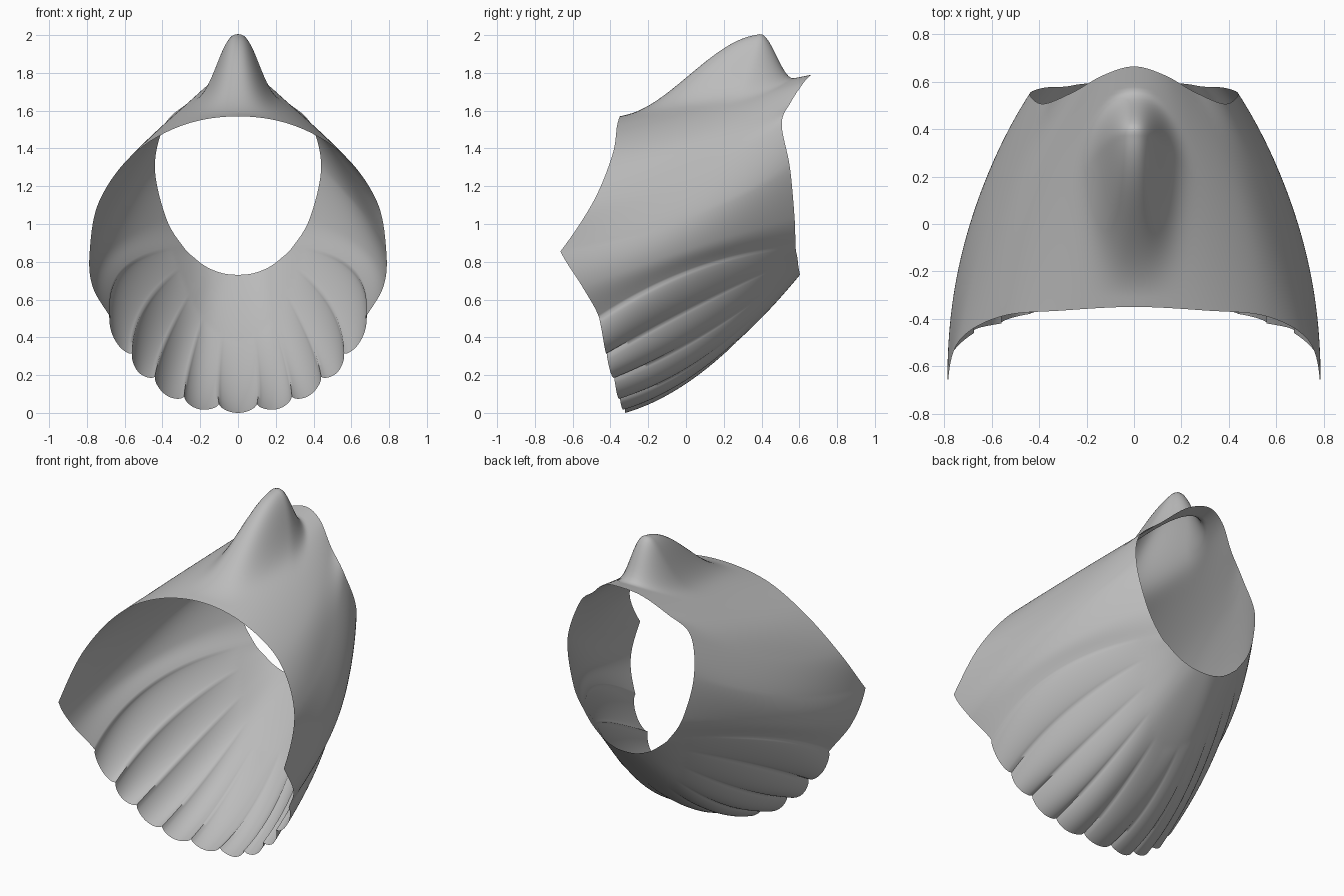
import bpy, math
from mathutils import Vector

cube = bpy.data.objects.get("Cube")
if cube:
    bpy.data.objects.remove(cube, do_unlink=True)

# Half-loops from top centre down the left side: front rim, middle, back rim
FRONT = [(0, -.35, 1.57), (.3, -.365, 1.52), (.56, -.39, 1.365), (.735, -.49, 1.12),
         (.785, -.665, .855), (.77, -.55, .67), (.675, -.46, .505), (.56, -.42, .315),
         (.44, -.38, .19), (.285, -.35, .085), (.1, -.325, .045)]
MIDDLE = [(0, .13, 1.68), (.22, .12, 1.63), (.45, .1, 1.475), (.59, .05, 1.27),
          (.685, 0, 1.03), (.675, .02, .87), (.6, .05, .765), (.475, .09, .59),
          (.36, .11, .43), (.24, .13, .32), (.1, .13, .27)]
BACK = [(0, .665, 1.79), (.13, .628, 1.755), (.26, .555, 1.645), (.385, .507, 1.53),
        (.44, .55, 1.3), (.38, .575, 1.03), (.29, .58, .88), (.23, .59, .82),
        (.17, .595, .775), (.11, .6, .748), (.045, .603, .733)]
CORNER = 4        # pointed side tip of the front rim
FIRST_FOLD = 6    # folds lie between whole stations from here down
STEPS, ROWS = 16, 64
END = 10.5        # bottom centre


def smoothstep(a, b, v):
    v = min(max((v - a) / (b - a), 0), 1)
    return v * v * (3 - 2 * v)


def station(points, i):
    """Point of a loop, continued across the mirror plane."""
    x, y, z = points[abs(i)] if i < len(points) else points[2 * len(points) - 1 - i]
    flip = -1 if i < 0 or i >= len(points) else 1
    return Vector((x * flip, y, z))


def loop_point(points, s, corner=None):
    """Smooth curve through the stations, with an optional tip pointing forward."""
    i = int(s)
    f = s - i
    a, b, c, d = (station(points, i + k) for k in (-1, 0, 1, 2))
    if corner == i:
        a.y = b.y * 2 - c.y
    if corner == i + 1:
        d.y = c.y * 2 - b.y
    return b + (c - a) * f / 2 + (a * 2 - b * 5 + c * 4 - d) * f**2 / 2 \
        + (b * 3 - a - c * 3 + d) * f**3 / 2


def surface(s, t):
    p = loop_point(FRONT, s, CORNER) * (1 - t) * (1 - 2 * t) \
        + loop_point(MIDDLE, s) * 4 * t * (1 - t) \
        + loop_point(BACK, s) * t * (2 * t - 1)
    # rounded folds, shorter towards the bottom centre
    if s > FIRST_FOLD:
        length = .92 - .06 * (s - FIRST_FOLD)
        lobe = .04 * abs(math.sin(math.pi * s)) ** .65 * max(0, 1 - t / length) ** .8
        p += Vector((p.x, 0, p.z - .95)).normalized() * lobe
    # crest on the top centre, rounded at its back end
    if s < CORNER:
        rise = smoothstep(-.31, .35, p.y)
        fall = 1 - smoothstep(.39, .57, p.y + 4 * p.x ** 2)
        p.z += .27 * rise * fall * math.exp(-(p.x / .13) ** 2.5)
    return p


# Shell: one half of the open sleeve, mirrored
cols = int(END * STEPS)
verts = [surface(i / STEPS, j / ROWS) for i in range(cols + 1) for j in range(ROWS + 1)]
n = ROWS + 1
faces = [(i * n + j, i * n + j + 1, (i + 1) * n + j + 1, (i + 1) * n + j)
         for i in range(cols) for j in range(ROWS)]
mesh = bpy.data.meshes.new("shell")
mesh.from_pydata(verts, [], faces)
shell = bpy.data.objects.new("shell", mesh)
bpy.context.collection.objects.link(shell)

grey = bpy.data.materials.new("plain_grey")
grey.use_nodes = True
colour = (.5, .5, .5, 1)
grey.diffuse_color = colour
grey.node_tree.nodes["Principled BSDF"].inputs["Base Color"].default_value = colour
mesh.materials.append(grey)

# Outward facing normals
if mesh.polygons[cols // 2 * ROWS].normal.x < 0:
    mesh.flip_normals()

mirror = shell.modifiers.new("mirror", 'MIRROR')
mirror.merge_threshold = .001

bpy.ops.object.select_all(action='DESELECT')
shell.select_set(True)
bpy.context.view_layer.objects.active = shell
bpy.ops.object.shade_smooth_by_angle(angle=math.radians(80))
